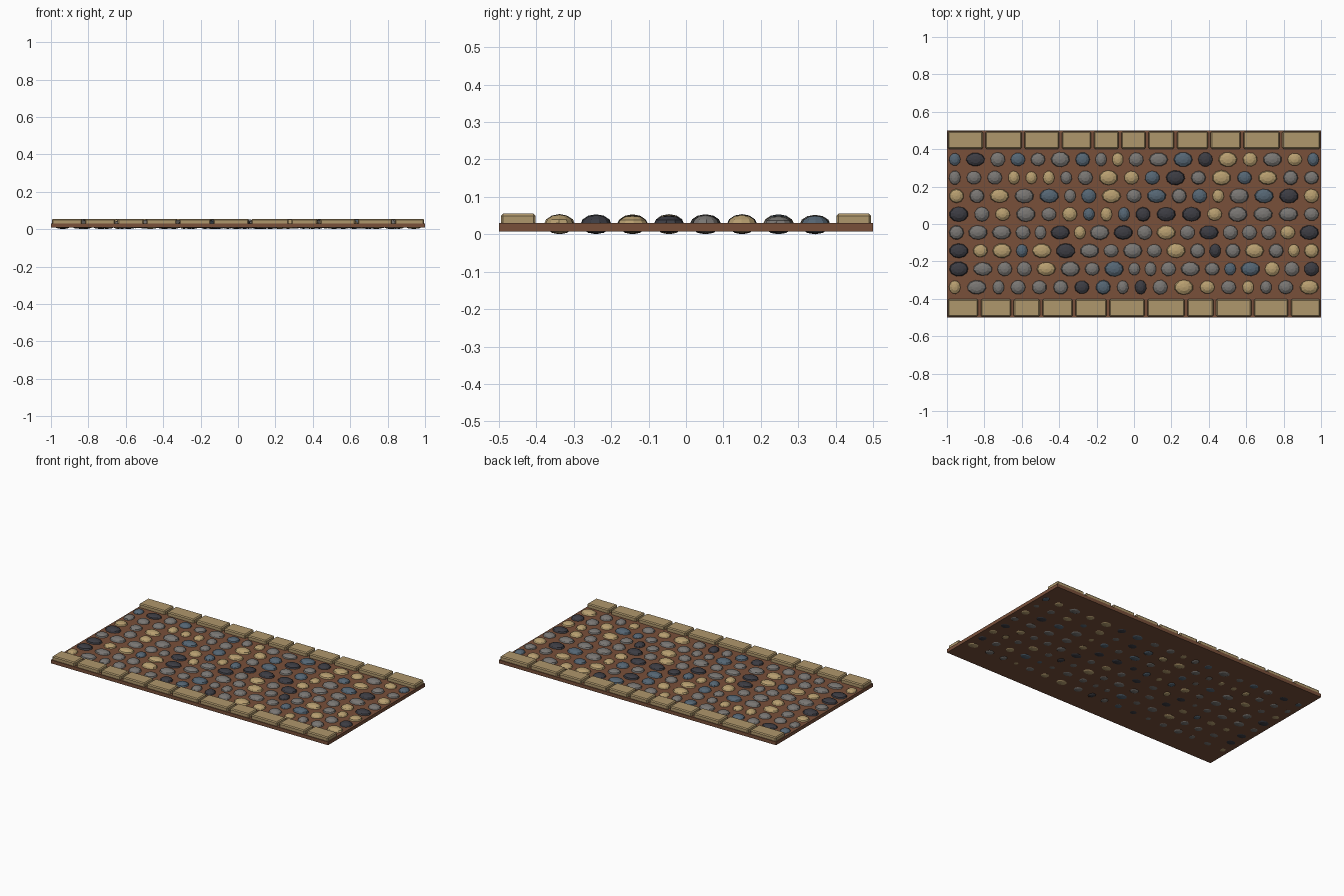
import bpy, bmesh, random
from mathutils import Matrix, Vector

random.seed(4)
cube = bpy.data.objects.get("Cube")
if cube:
    bpy.data.objects.remove(cube)


def material(name, rgb):
    m = bpy.data.materials.new(name)
    m.use_nodes = True
    m.diffuse_color = (*rgb, 1)
    node = next(n for n in m.node_tree.nodes if n.type == 'BSDF_PRINCIPLED')
    node.inputs["Base Color"].default_value = (*rgb, 1)
    node.inputs["Roughness"].default_value = 0.9
    return m


EARTH = material("brown earth", (0.19, 0.08, 0.042))
CURB = material("sandstone", (0.43, 0.31, 0.15))
STONES = {
    "t": material("tan stone", (0.47, 0.34, 0.16)),
    "g": material("grey stone", (0.19, 0.18, 0.17)),
    "b": material("blue grey stone", (0.09, 0.13, 0.17)),
    "d": material("dark stone", (0.045, 0.045, 0.055)),
}


def finish(name, bm, mats):
    mesh = bpy.data.meshes.new(name)
    bm.to_mesh(mesh)
    bm.free()
    for m in mats:
        mesh.materials.append(m)
    ob = bpy.data.objects.new(name, mesh)
    bpy.context.collection.objects.link(ob)
    return ob


def add_box(bm, lo, hi):
    lo, hi = Vector(lo), Vector(hi)
    bmesh.ops.create_cube(bm, size=1, matrix=Matrix.Translation((lo + hi) / 2)
                          @ Matrix.Diagonal((*(hi - lo), 1)))


# Earth bed
BASE, BED = 0.008, 0.03
bm = bmesh.new()
add_box(bm, (-1, -0.5, BASE), (1, 0.5, BED))
finish("earth_bed", bm, [EARTH])


# Curb stones along both long edges, given by their relative lengths
def curb(name, lengths, y0, y1):
    bm = bmesh.new()
    gap = 0.015
    unit = (2 - 0.01 - gap * (len(lengths) - 1)) / sum(lengths)
    x = -0.995
    for n in lengths:
        add_box(bm, (x, y0, BASE + 0.002), (x + n * unit, y1, 0.055))
        x += n * unit + gap
    ob = finish(name, bm, [CURB])
    bev = ob.modifiers.new("worn edges", 'BEVEL')
    bev.width = 0.006
    bev.segments = 1


curb("back_curb", [35, 36, 35, 29, 25, 24, 26, 31, 30, 36, 38], 0.402, 0.495)
curb("front_curb", [30, 30, 26, 30, 31, 35, 37, 26, 35, 34, 29], -0.495, -0.402)

# Cobbles: each pair is a colour letter and a size (small, medium, large)
ROWS = [
    "bs dl gm bm gm gl bm gs ts gm gl bl dm tl tm gl tm bs",
    "gs gm gm ts ts ts gs gm tl tm bm dl gm tl bm tl gm gm",
    "tm gm tl gl bl gs bm tl gm bl gm bm ts gl bl dl tm",
    "dl gm tm gl gm tm bs ts bs dm dl dl tm gl gl gl gm",
    "gm gl gl gm gs dl ts gl dl gm tl gm dl gm gm gm tm dl",
    "dl tm tl bs tl dl gl gm gl gm tl gm ds gm tl gm ts tm",
    "dl gl gm gm tl gl gm bl gs gs gm gl gm bs bl tm gm dm",
    "ts gl gs gm gm gm dm bm gs ds gm tl tm gm ts gs gm tl",
]
HALF = {"s": 0.032, "m": 0.041, "l": 0.053}
keys = list(STONES)
for r, row in enumerate(ROWS):
    bm = bmesh.new()
    stones = row.split()
    y = 0.345 - r * 0.0976
    widths = [2 * HALF[s[1]] for s in stones]
    gap = (1.98 - sum(widths)) / (len(stones) - 1)
    x = -0.99
    for s, w in zip(stones, widths):
        depth = random.uniform(0.036, 0.041) + 0.1 * (w / 2 - 0.041)
        height = random.uniform(0.021, 0.027)
        place = (Matrix.Translation((x + w / 2, y, 0.028))
                 @ Matrix.Diagonal((w / 2, depth, height, 1))
                 @ Matrix.Rotation(random.uniform(0, 1), 4, 'Z'))
        made = bmesh.ops.create_uvsphere(bm, u_segments=10, v_segments=6,
                                         radius=1, matrix=place)
        for f in {f for v in made["verts"] for f in v.link_faces}:
            f.material_index = keys.index(s[0])
        x += w + gap
    # Settle the row so its deepest stone rests on the ground
    bmesh.ops.translate(bm, verts=bm.verts,
                        vec=(0, 0, -min(v.co.z for v in bm.verts)))
    finish(f"cobble_row_{r + 1}", bm, STONES.values())
